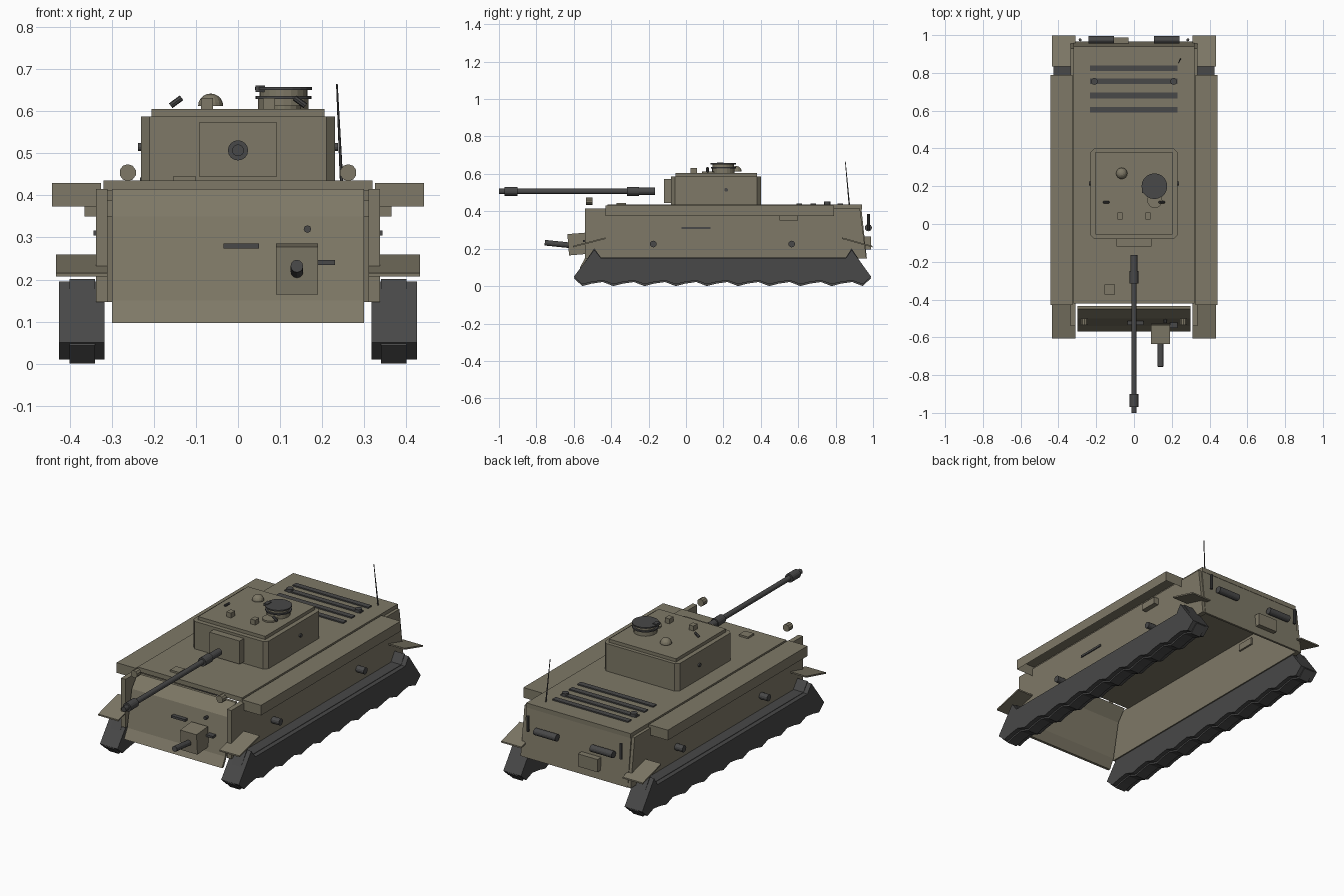
import bpy, bmesh, math
from mathutils import Vector

if "Cube" in bpy.data.objects:
    bpy.data.objects.remove(bpy.data.objects["Cube"])


def material(name, col):
    m = bpy.data.materials.new(name)
    m.diffuse_color = (*col, 1)
    m.use_nodes = True
    m.node_tree.nodes["Principled BSDF"].inputs["Base Color"].default_value = m.diffuse_color
    return m


OLIVE = material("olive_paint", (0.21, 0.19, 0.135))
DARK = material("dark_metal", (0.065, 0.065, 0.065))


def finish(name, bm, mat):
    bmesh.ops.recalc_face_normals(bm, faces=bm.faces)
    me = bpy.data.meshes.new(name)
    bm.to_mesh(me)
    bm.free()
    me.materials.append(mat)
    ob = bpy.data.objects.new(name, me)
    bpy.context.collection.objects.link(ob)
    return ob


def box(name, x, y, z, mat=OLIVE, tilt=0, open_bottom=False):
    """Box from (min, max) ranges, optionally tilted about x."""
    bm = bmesh.new()
    bmesh.ops.create_cube(bm, size=1)
    for v in bm.verts:
        v.co = Vector((v.co.x * (x[1] - x[0]), v.co.y * (y[1] - y[0]), v.co.z * (z[1] - z[0])))
    if open_bottom:
        bm.normal_update()
        bmesh.ops.delete(bm, geom=[f for f in bm.faces if f.normal.z < -0.5], context='FACES_ONLY')
    ob = finish(name, bm, mat)
    ob.location = (sum(x) / 2, sum(y) / 2, sum(z) / 2)
    ob.rotation_euler.x = tilt
    return ob


def rod(name, a, b, r, mat=DARK, sides=16, r2=None):
    """Cylinder or cone between two points."""
    a, b = Vector(a), Vector(b)
    bm = bmesh.new()
    bmesh.ops.create_cone(bm, cap_ends=True, segments=sides, radius1=r,
                          radius2=r if r2 is None else r2, depth=(b - a).length)
    ob = finish(name, bm, mat)
    ob.location = (a + b) / 2
    ob.rotation_euler = (b - a).to_track_quat('Z', 'Y').to_euler()
    return ob


def prism(name, pts, lo, hi, axis='x', mat=OLIVE):
    """Profile extruded along x (points are y,z) or along z (points are x,y)."""
    bm = bmesh.new()
    put = (lambda p, t: (t, *p)) if axis == 'x' else (lambda p, t: (*p, t))
    f = bm.faces.new([bm.verts.new(put(p, lo)) for p in pts])
    r = bmesh.ops.extrude_face_region(bm, geom=[f])
    d = Vector((hi - lo, 0, 0)) if axis == 'x' else Vector((0, 0, hi - lo))
    bmesh.ops.translate(bm, vec=d, verts=[g for g in r['geom'] if isinstance(g, bmesh.types.BMVert)])
    return finish(name, bm, mat)


def strip(name, path, t, lo, hi):
    """Bent plate: y,z path with thickness t to the rear."""
    return prism(name, path + [(y + t, z) for y, z in reversed(path)], lo, hi)


def span(s, a, b):
    return tuple(sorted((s * a, s * b)))


# Hull shell, open underneath
box("hull_deck", (-.32, .32), (-.42, .94), (.41, .435))
strip("front_plate_upper", [(-.45, .415), (-.50, .35)], .015, -.30, .30)
strip("front_plate_lower", [(-.50, .35), (-.54, .15)], .015, -.30, .30)
strip("front_plate_bottom", [(-.54, .15), (-.568, .097)], .015, -.30, .30)
strip("rear_plate", [(.925, .42), (.955, .147)], .012, -.32, .32)

# Track profile with a wavy underside
track = [(-.60, .05), (-.49, .195), (-.455, .15), (.855, .15), (.885, .195), (.99, .05), (.945, .01)]
n = 9
for i in range(n):
    y = .945 - (i + 1) * 1.50 / n
    track += [(y + .11, .03), (y + .05, .022), (y, .01)]

for s, side in ((-1, "left"), (1, "right")):
    prism(side + "_hull_side", [(-.54, .147), (-.54, .415), (.93, .415), (.965, .147)],
          *span(s, .31, .337))
    prism(side + "_track", track, *span(s, .317, .425), mat=DARK)
    prism(side + "_track_guide", [(y, (z - .01) * 1.09) for y, z in track],
          *span(s, .34, .40), mat=DARK)
    box(side + "_fender", span(s, .325, .442), (-.43, .79), (.374, .43), open_bottom=True)
    # Sloping mudguards
    for nm, a, b in (("front", (-.43, .26), (-.605, .215)), ("rear", (.835, .26), (.997, .215))):
        prism(f"{side}_{nm}_mudguard", [a, b, (b[0], b[1] - .008), (a[0], a[1] - .008)],
              *span(s, .31, .433))
    # Side fittings
    for y in (-.175, .565):
        rod(side + "_side_stub", (s * .325, y, .225), (s * .385, y, .225), .018, sides=12)
    box(side + "_side_rail", span(s, .335, .343), (-.025, .13), (.305, .317), DARK)
    box(side + "_side_box", span(s, .30, .365), (.50, .60), (.35, .388))
    rod(side + "_headlight", (s * .262, -.535, .454), (s * .262, -.50, .454), .02, OLIVE, 10)
    rod(side + "_turret_port", (s * .225, .215, .515), (s * .238, .215, .515), .01, sides=12)
    # Exhausts and rear rods
    rod(side + "_exhaust", (s * .105, .975, .312), (s * .24, .975, .312), .019)
    rod(side + "_rear_rod", (s * .285, .975, .30), (s * .285, .975, .385), .008, sides=8)
    # Roof launchers and periscopes
    rod(side + "_launcher", (s * .160, .115, .613), (s * .134, .115, .632), .007, sides=8)
    box(side + "_periscope", span(s, .06, .088), (.025, .06), (.603, .632))
    rod(side + "_deck_cap", (s * .21, .755, .435), (s * .21, .755, .452), .018)

# Rear box, deck hatch, grilles, antenna
box("rear_box", (-.15, -.03), (.955, .988), (.195, .265))
box("deck_hatch", (-.155, -.10), (-.372, -.32), (.435, .445))
for y in (.605, .68, .755, .825):
    box("engine_grille", (-.233, .23), (y - .015, y + .015), (.432, .442), DARK)
rod("antenna", (.246, .873, .435), (.235, .852, .665), .004, sides=6, r2=.002)

# Hull machine gun and front fittings
box("gun_mount", (.09, .19), (-.63, -.53), (.168, .282), tilt=.08)
rod("hull_gun", (.14, -.60, .216), (.14, -.755, .232), .015, sides=12)
rod("front_port", (.165, -.525, .32), (.165, -.50, .32), .009, sides=8)
box("front_slot", (-.035, .05), (-.535, -.51), (.274, .286), DARK)
box("front_bar", (.19, .23), (-.55, -.52), (.235, .247), DARK)

# Turret with chamfered corners and roof plate
x, y0, y1, c = .23, -.08, .40, .02
outline = [(-x + c, y0), (x - c, y0), (x, y0 + c), (x, y1 - c),
           (x - c, y1), (-x + c, y1), (-x, y1 - c), (-x, y0 + c)]
prism("turret", outline, .435, .587, 'z')
box("turret_roof", (-.205, .205), (-.055, .38), (.585, .605))
box("mantlet", (-.093, .093), (-.118, -.075), (.445, .573))

# Main gun in stepped sections
for nm, a, b, r in (("gun_sleeve", -.165, -.25, .019), ("gun_collar", -.25, -.315, .024),
                    ("gun_barrel", -.31, -.91, .014), ("muzzle_brake", -.90, -.97, .024),
                    ("muzzle_tip", -.97, -1.0, .014)):
    rod(nm, (0, a, .507), (0, b, .507), r)

# Commander cupola and hatches
for nm, z0, z1, r, m in (("cupola_base", .603, .629, .06, OLIVE), ("cupola_ring", .629, .636, .067, DARK),
                         ("cupola_neck", .636, .65, .057, OLIVE), ("cupola_lid", .65, .657, .068, DARK)):
    rod(nm, (.108, .20, z0), (.108, .20, z1), r, m, 20)
rod("loader_hatch", (.11, .125, .604), (.11, .125, .614), .04, OLIVE, 16)
box("cupola_block", (.042, .064), (.165, .20), (.646, .661), DARK)

# Vent dome
bm = bmesh.new()
bmesh.ops.create_uvsphere(bm, u_segments=16, v_segments=10, radius=.03)
for v in bm.verts:
    v.co.z = max(v.co.z, 0)
bmesh.ops.remove_doubles(bm, verts=bm.verts, dist=1e-5)
finish("vent_dome", bm, OLIVE).location = (-.065, .268, .612)
